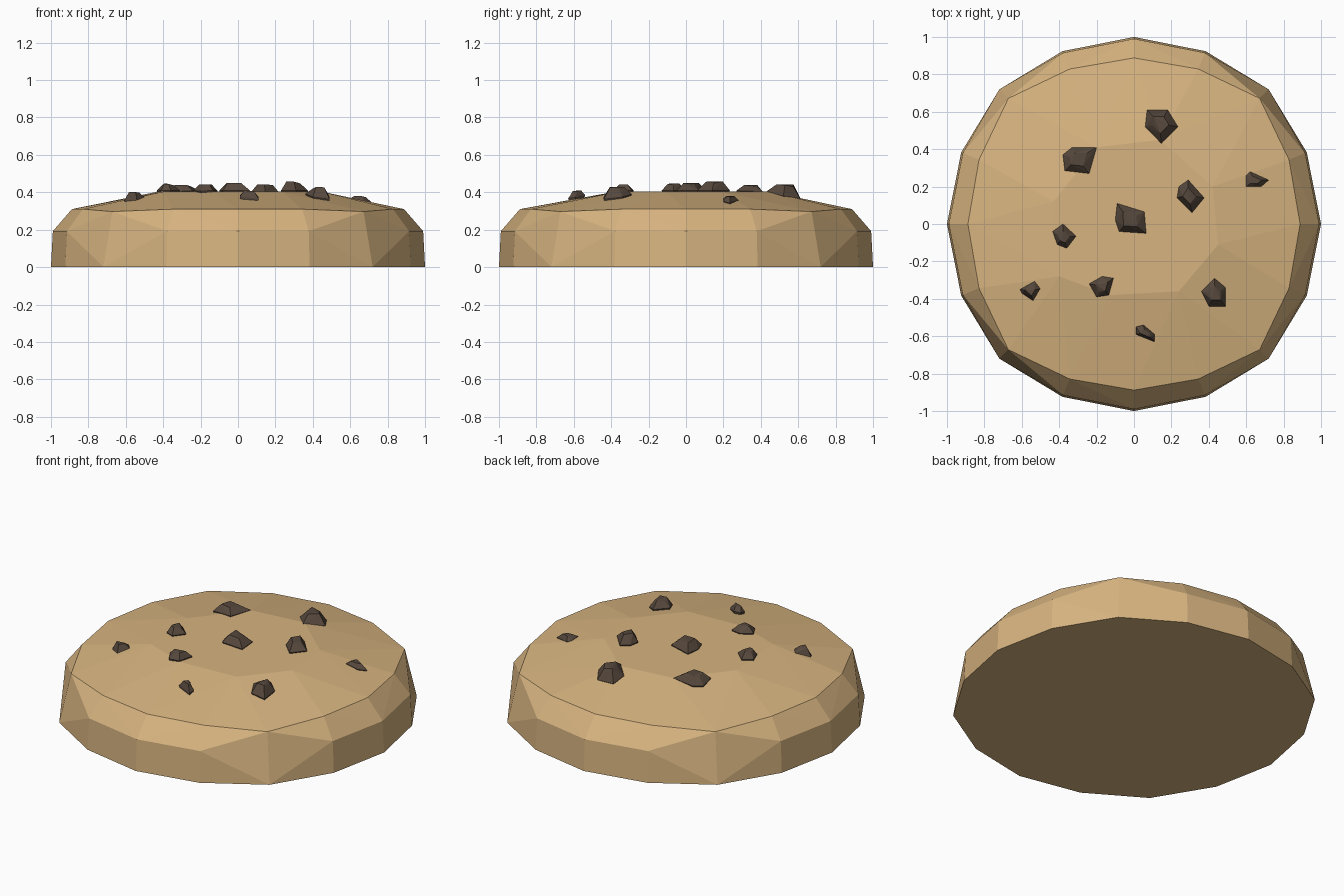
import bpy, bmesh, math
from mathutils import Vector

if "Cube" in bpy.data.objects:
    bpy.data.objects.remove(bpy.data.objects["Cube"])


def material(name, colour):
    m = bpy.data.materials.new(name)
    m.diffuse_color = (*colour, 1)
    m.use_nodes = True
    m.node_tree.nodes["Principled BSDF"].inputs["Base Color"].default_value = m.diffuse_color
    return m


dough = material("baked dough", (0.68, 0.455, 0.215))
chocolate = material("dark chocolate", (0.095, 0.066, 0.047))


def hull(name, points, mat):
    """Flat-faced convex solid around the given points."""
    bm = bmesh.new()
    for p in points:
        bm.verts.new(p)
    res = bmesh.ops.convex_hull(bm, input=bm.verts)
    junk = {v for v in res["geom_interior"] + res["geom_unused"]
            if isinstance(v, bmesh.types.BMVert)}
    bmesh.ops.delete(bm, geom=list(junk), context="VERTS")
    bmesh.ops.recalc_face_normals(bm, faces=bm.faces)
    me = bpy.data.meshes.new(name)
    bm.to_mesh(me)
    bm.free()
    me.materials.append(mat)
    ob = bpy.data.objects.new(name, me)
    bpy.context.collection.objects.link(ob)


# Cookie: sixteen-sided rings, with the middle ring left out at the diagonals
pts = []
for i in range(16):
    a = i * math.tau / 16
    c, s = math.cos(a), math.sin(a)
    diagonal = i % 4 == 2
    r0, r2, z2 = (1.018, 0.95, 0.297) if diagonal else (1.0, 0.888, 0.31)
    if i % 2:
        r2 = 0.897
    pts.append((r0 * c, r0 * s, 0))
    if not diagonal:
        pts.append((0.99 * c, 0.99 * s, 0.192))
    pts.append((r2 * c, r2 * s, z2))
# Irregular crown on top
for x, y in [(-.4, -.28), (-.13, -.38), (.24, -.36), (.45, -.11),
             (.42, .2), (.14, .45), (-.2, .41), (-.43, .12)]:
    pts.append((x, y, 0.403))
hull("cookie", pts, dough)


def surface(p):
    """Approximate height of the cookie's top."""
    return 0.403 - max(0, p.length - 0.43) * 0.205


# Chocolate chips: height, then outline seen from above
chips = [
    (.065, (.07, .61), (.18, .61), (.235, .52), (.145, .43), (.06, .52)),
    (.044, (-.33, .41), (-.2, .41), (-.24, .27), (-.37, .285), (-.38, .37)),
    (.056, (.29, .235), (.375, .14), (.31, .06), (.23, .14), (.24, .2)),
    (.048, (-.09, .11), (.055, .065), (.065, -.05), (-.08, -.04), (-.1, .02)),
    (.03, (.62, .28), (.72, .235), (.68, .2), (.6, .2), (.6, .26)),
    (.043, (-.38, 0), (-.31, -.065), (-.36, -.13), (-.41, -.11), (-.435, -.04)),
    (.04, (-.24, -.32), (-.17, -.28), (-.11, -.29), (-.135, -.38), (-.2, -.39)),
    (.045, (-.61, -.35), (-.53, -.305), (-.5, -.345), (-.54, -.41), (-.6, -.37)),
    (.055, (.43, -.29), (.49, -.34), (.49, -.44), (.4, -.44), (.36, -.36)),
    (.037, (.05, -.54), (.11, -.59), (.11, -.63), (.01, -.59), (.01, -.55)),
]
for n, (h, *outline) in enumerate(chips):
    ring = [Vector(p) for p in outline]
    mid = sum(ring, Vector((0, 0))) / len(ring)
    pts = []
    for k, p in enumerate(ring):
        low = mid.lerp(p, 0.85)
        top = mid.lerp(p, 0.5)
        pts.append((low.x, low.y, surface(low) - 0.03))
        pts.append((p.x, p.y, surface(p) + 0.006))
        pts.append((top.x, top.y, surface(mid) + h * (1, .8, .95)[k % 3]))
    hull(f"chocolate_chip_{n + 1}", pts, chocolate)
